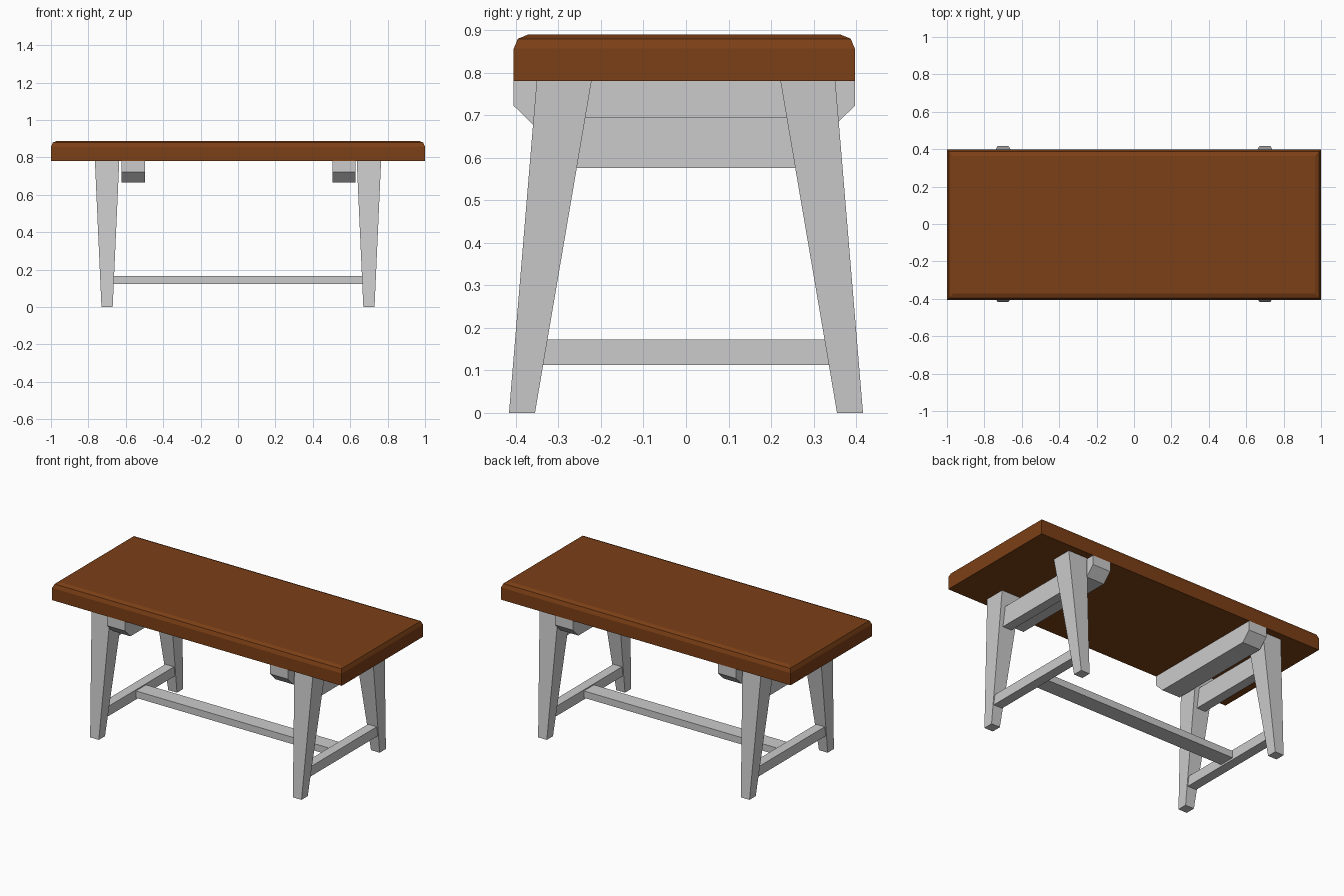
import bpy, bmesh

if "Cube" in bpy.data.objects:
    bpy.data.objects.remove(bpy.data.objects["Cube"])

# Loft between two outlines of equal length, capped at both ends
def loft(name, a, b):
    bm = bmesh.new()
    va = [bm.verts.new(p) for p in a]
    vb = [bm.verts.new(p) for p in b]
    n = len(va)
    bm.faces.new(va)
    bm.faces.new(vb)
    for i in range(n):
        j = (i + 1) % n
        bm.faces.new((va[i], va[j], vb[j], vb[i]))
    bmesh.ops.recalc_face_normals(bm, faces=bm.faces)
    me = bpy.data.meshes.new(name)
    bm.to_mesh(me)
    bm.free()
    ob = bpy.data.objects.new(name, me)
    bpy.context.collection.objects.link(ob)
    return ob

def rect(x0, x1, y0, y1, z):
    return [(x0, y0, z), (x1, y0, z), (x1, y1, z), (x0, y1, z)]

# Bar along y whose side profile is extruded between two x positions
def y_bar(name, x0, x1, profile):
    return loft(name, [(x0, y, z) for y, z in profile],
                [(x1, y, z) for y, z in profile])

TOP_Z = 0.78
Y0, Y1 = -0.405, 0.397

# Table top with rounded upper edges
top = loft("table_top", rect(-1, 1, Y0, Y1, TOP_Z), rect(-1, 1, Y0, Y1, 0.889))
bm = bmesh.new()
bm.from_mesh(top.data)
edges = [e for e in bm.edges if all(v.co.z > 0.85 for v in e.verts)]
bmesh.ops.bevel(bm, geom=edges, offset=0.033, segments=2, profile=0.5, affect='EDGES')
bm.to_mesh(top.data)
bm.free()
wood = bpy.data.materials.new("brown_wood")
wood.diffuse_color = (0.2, 0.05, 0.008, 1)
wood.use_nodes = True
wood.node_tree.nodes["Principled BSDF"].inputs["Base Color"].default_value = wood.diffuse_color
top.data.materials.append(wood)

# Half-width of the leg frame's inner edge at height z
def inner(z):
    return 0.355 - (0.355 - 0.222) * z / TOP_Z

for side, s in (("left", -1), ("right", 1)):
    x = 0.7 * s
    # Tapered splayed legs
    for end, t in (("front", -1), ("back", 1)):
        loft(f"{end}_{side}_leg",
             rect(x - 0.03, x + 0.03, t * 0.355, t * 0.416, 0),
             rect(x - 0.065, x + 0.065, t * 0.222, t * 0.351, TOP_Z))
    # Cross rails cut to the slope of the legs
    for name, z0, z1, w in (("upper", 0.576, 0.696, 0.03), ("lower", 0.112, 0.173, 0.03)):
        a, b = inner(z0) + 0.01, inner(z1) + 0.01
        y_bar(f"{side}_{name}_rail", x - w, x + w, [(-a, z0), (a, z0), (b, z1), (-b, z1)])
    # Support beam under the top with chamfered ends
    c = 0.563 * s + 0.003
    y_bar(f"{side}_support_beam", c - 0.062, c + 0.062,
          [(Y0, TOP_Z), (Y0, 0.722), (Y0 + 0.056, 0.667),
           (Y1 - 0.056, 0.667), (Y1, 0.722), (Y1, TOP_Z)])

# Long stretcher joining the lower rails
loft("stretcher", rect(-0.675, 0.675, -0.05, 0.05, 0.123), rect(-0.675, 0.675, -0.05, 0.05, 0.166))
